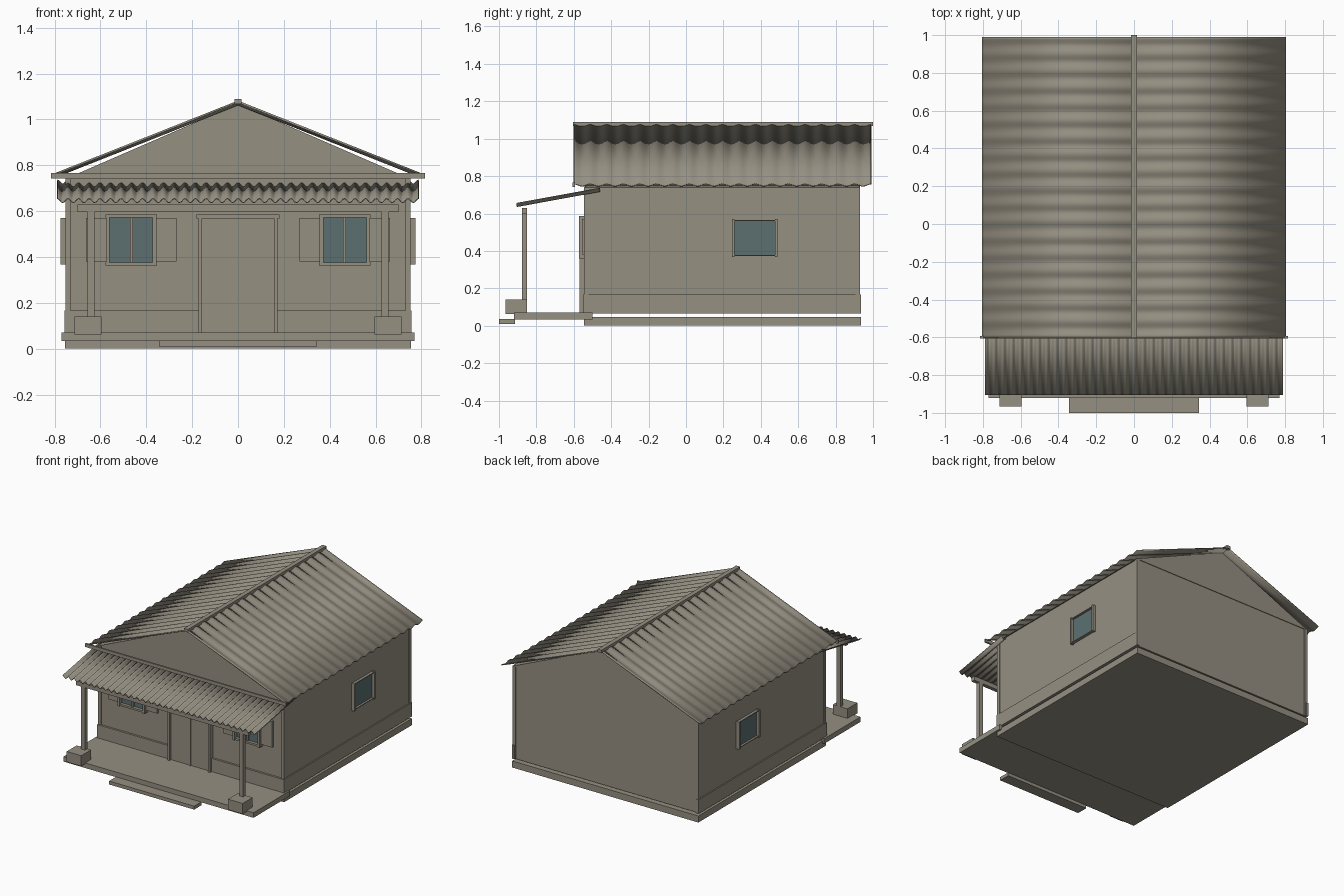
import bpy, bmesh, math

if "Cube" in bpy.data.objects:
    bpy.data.objects.remove(bpy.data.objects["Cube"])


def material(name, rgb):
    m = bpy.data.materials.new(name)
    m.diffuse_color = (*rgb, 1)
    m.use_nodes = True
    m.node_tree.nodes["Principled BSDF"].inputs["Base Color"].default_value = m.diffuse_color
    return m


PLASTER = material("warm_grey", (0.30, 0.276, 0.222))
GLASS = material("window_glass", (0.107, 0.163, 0.165))


def add_object(name, bm, mat):
    bmesh.ops.recalc_face_normals(bm, faces=bm.faces[:])
    me = bpy.data.meshes.new(name)
    bm.to_mesh(me)
    bm.free()
    me.materials.append(mat)
    ob = bpy.data.objects.new(name, me)
    bpy.context.collection.objects.link(ob)
    return ob


def box(name, x, y, z, mat=PLASTER):
    """Box from (min, max) ranges on each axis."""
    bm = bmesh.new()
    bmesh.ops.create_cube(bm, size=1)
    for v in bm.verts:
        v.co = [r[0] if c < 0 else r[1] for c, r in zip(v.co, (x, y, z))]
    return add_object(name, bm, mat)


def pair(name, x, y, z, mat=PLASTER):
    """Box on the right plus its mirror image on the left."""
    box(name + "_right", x, y, z, mat)
    box(name + "_left", (-x[1], -x[0]), y, z, mat)


def corrugated(name, along, waves, amp, start, end, place, thick, steps=8):
    """Wavy sheet: ripples run over 'along', straight from start to end (u, z)."""
    bm = bmesh.new()
    n = waves * steps
    rows = []
    for i in range(n + 1):
        t = along[0] + (along[1] - along[0]) * i / n
        w = amp * math.cos(2 * math.pi * i / steps)
        rows.append([bm.verts.new(place(t, u, z + w)) for u, z in (start, end)])
    for a, b in zip(rows, rows[1:]):
        f = bm.faces.new((a[0], a[1], b[1], b[0]))
        f.smooth = True
    ob = add_object(name, bm, PLASTER)
    mod = ob.modifiers.new("thickness", 'SOLIDIFY')
    mod.thickness = thick
    mod.offset = 0
    return ob


# Base, porch floor and step
box("foundation", (-0.755, 0.755), (-0.545, 0.935), (0, 0.048))
box("porch_floor", (-0.77, 0.77), (-0.92, -0.5), (0.033, 0.07))
box("porch_step", (-0.345, 0.345), (-1.0, -0.915), (0.01, 0.035))

# House body
box("walls", (-0.748, 0.748), (-0.535, 0.925), (0.065, 0.75))
bm = bmesh.new()
tri = [[bm.verts.new((x, y, z)) for x, z in ((-0.755, 0.74), (0.755, 0.74), (0, 1.068))]
       for y in (-0.54, 0.93)]
bm.faces.new(tri[0])
bm.faces.new(tri[1])
for i in range(3):
    j = (i + 1) % 3
    bm.faces.new((tri[0][i], tri[0][j], tri[1][j], tri[1][i]))
add_object("gable", bm, PLASTER)

# Corner boards and wainscot
pair("front_corner_board", (0.73, 0.753), (-0.545, -0.522), (0.065, 0.745))
pair("back_corner_board", (0.73, 0.753), (0.907, 0.931), (0.065, 0.745))
pair("front_wainscot", (0.165, 0.757), (-0.55, -0.53), (0.065, 0.167))
pair("side_wainscot", (0.74, 0.757), (-0.55, 0.936), (0.065, 0.167))

# Main roof, ridge cap and front eave bar
for side, s in (("right", 1), ("left", -1)):
    corrugated("roof_" + side, (-0.6, 0.99), 18, 0.006, (0, 1.072), (0.803 * s, 0.754),
               lambda t, u, z: (u, t, z), 0.008)
box("ridge_cap", (-0.016, 0.016), (-0.603, 1.0), (1.068, 1.09))
box("front_eave_bar", (-0.815, 0.815), (-0.607, -0.594), (0.742, 0.766))

# Porch roof, beam, posts and footings
corrugated("porch_roof", (-0.788, 0.788), 34, 0.009, (-0.905, 0.646), (-0.46, 0.727),
           lambda t, u, z: (t, u, z), 0.004)
box("porch_beam", (-0.7, 0.7), (-0.878, -0.85), (0.597, 0.63))
pair("porch_post", (0.625, 0.656), (-0.878, -0.85), (0.13, 0.62))
pair("post_footing", (0.595, 0.713), (-0.965, -0.85), (0.063, 0.14))

# Double door
pair("door_leaf", (0.004, 0.165), (-0.55, -0.53), (0.07, 0.567))
box("door_seam_strip", (-0.006, 0.006), (-0.556, -0.53), (0.07, 0.567))
pair("door_jamb", (0.157, 0.172), (-0.57, -0.53), (0.07, 0.575))
box("door_lintel", (-0.18, 0.18), (-0.573, -0.53), (0.567, 0.585))

# Front windows with open shutters
pair("front_glass", (0.365, 0.57), (-0.545, -0.537), (0.375, 0.575), GLASS)
pair("front_window_mullion", (0.459, 0.472), (-0.56, -0.53), (0.375, 0.575))
for x in (0.356, 0.56):
    pair("front_window_jamb", (x, x + 0.016), (-0.572, -0.53), (0.36, 0.588))
for z in (0.363, 0.572):
    pair("front_window_rail", (0.353, 0.579), (-0.568, -0.53), (z, z + 0.014))
for x in (0.268, 0.576):
    pair("shutter", (x, x + 0.088), (-0.555, -0.53), (0.38, 0.57))

# Side windows
pair("side_glass", (0.746, 0.753), (0.25, 0.483), (0.377, 0.563), GLASS)
for y in (0.245, 0.475):
    pair("side_window_jamb", (0.74, 0.774), (y, y + 0.013), (0.368, 0.57))
for z in (0.373, 0.56):
    pair("side_window_rail", (0.74, 0.768), (0.25, 0.483), (z, z + 0.006))
